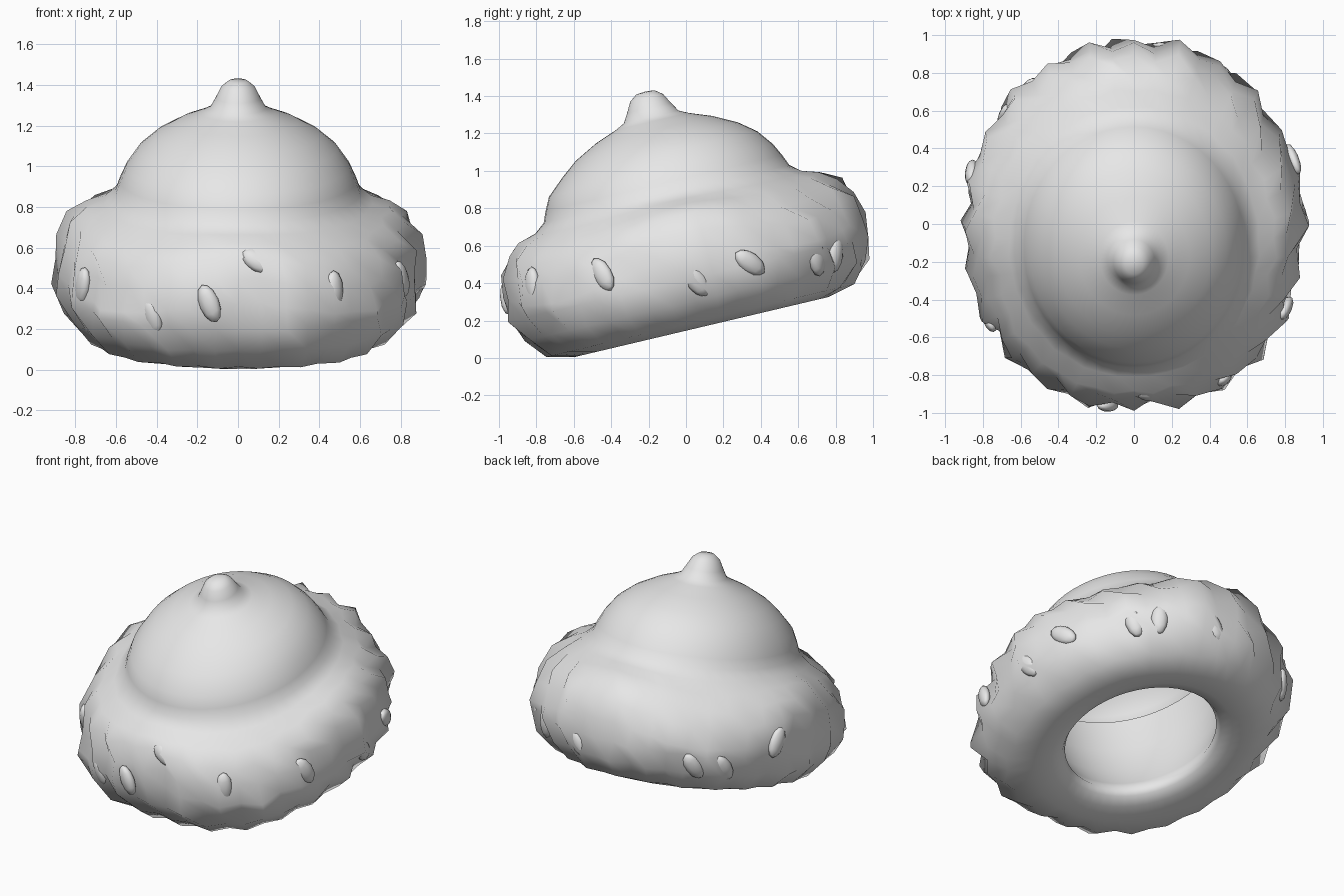
import bpy, bmesh, math, random
from mathutils import Matrix

random.seed(4)
if "Cube" in bpy.data.objects:
    bpy.data.objects.remove(bpy.data.objects["Cube"])

mat = bpy.data.materials.new("plain_grey")
mat.use_nodes = True
GREY = (0.8, 0.8, 0.8, 1)
mat.diffuse_color = GREY
mat.node_tree.nodes["Principled BSDF"].inputs["Base Color"].default_value = GREY

# The whole hat tips forward about its brim centre and is a little narrow
TILT = (Matrix.Translation((0, 0, 0.5)) @ Matrix.Rotation(math.radians(13.3), 4, "X")
        @ Matrix.Diagonal((0.915, 1, 1, 1)))


def finish(name, bm, angle):
    bmesh.ops.transform(bm, matrix=TILT, verts=bm.verts)
    mesh = bpy.data.meshes.new(name)
    bm.to_mesh(mesh)
    bm.free()
    mesh.materials.append(mat)
    obj = bpy.data.objects.new(name, mesh)
    bpy.context.collection.objects.link(obj)
    bpy.ops.object.select_all(action="DESELECT")
    obj.select_set(True)
    bpy.context.view_layer.objects.active = obj
    bpy.ops.object.shade_smooth_by_angle(angle=math.radians(angle))


# Crown with a knob, flowing into the ring brim, its underside and the head hole
crown = [(0, 0.95), (0.05, 0.945), (0.09, 0.915), (0.12, 0.86), (0.15, 0.81),
         (0.2, 0.785), (0.32, 0.74), (0.445, 0.675), (0.535, 0.605), (0.6, 0.52),
         (0.635, 0.45), (0.66, 0.39)]
brim = [(0.72, 0.345), (0.81, 0.32), (0.89, 0.265), (0.95, 0.17), (0.975, 0.05),
        (0.975, -0.08), (0.93, -0.2), (0.83, -0.31), (0.7, -0.345), (0.58, -0.335)]
hole = [(0.51, -0.31), (0.485, -0.27), (0.52, -0.2), (0.58, -0.05), (0.62, 0.15),
        (0.63, 0.38)]
STEPS = 48


def shaggy(i, j, r, h):
    """Stagger tufts over the outer brim and vary its shoulders around the ring."""
    angle = math.tau * i / STEPS
    front = max(0, -math.sin(angle))
    corner = math.sin(2 * angle) ** 2
    shag = max(0, min(1, (r - 0.68) / 0.22))
    if j >= len(crown) - 3 and j < len(crown) + 2:
        r += 0.03 * front
    ridge = 1 if (i + j // 3) % 2 else -1
    r += shag * (ridge * random.uniform(0.0, 0.045) + 0.07 * front * corner)
    if h > 0:
        h -= 0.09 * shag * corner
    return r, h


bm = bmesh.new()
rings = []
for i in range(STEPS):
    a = math.tau * i / STEPS
    ring = []
    for j, (r, h) in enumerate(crown + brim + hole):
        r, h = shaggy(i, j, r, h)
        ring.append(bm.verts.new((r * math.cos(a), r * math.sin(a), h)))
    rings.append(ring)
for i, a in enumerate(rings):
    b = rings[(i + 1) % STEPS]
    for j in range(len(a) - 1):
        bm.faces.new((a[j], a[j + 1], b[j + 1], b[j]))
bmesh.ops.remove_doubles(bm, verts=bm.verts, dist=0.0005)
finish("crown_and_fur_brim", bm, 60)

# Loose flakes pressed into the fur: angle around, height, lean
flakes = [(2, -0.1, 25), (20, -0.07, 45), (47, -0.13, 10), (57, -0.13, -10),
          (80, -0.15, 30), (131, -0.15, 40), (143, -0.15, 40), (163, 0.02, -15),
          (212, 0.03, -10), (242, -0.04, 20), (261, 0.05, 25), (277, 0.24, 60),
          (302, 0.08, -5), (333, 0.05, 20)]
bm = bmesh.new()
for angle, height, lean in flakes:
    radius = 0.985 - 0.6 * max(0, abs(height) - 0.06)
    place = (Matrix.Rotation(math.radians(angle), 4, "Z")
             @ Matrix.Translation((radius, 0, height))
             @ Matrix.Rotation(-height * 2.2, 4, "Y")
             @ Matrix.Rotation(math.radians(lean), 4, "X")
             @ Matrix.Diagonal((0.035, 0.055, 0.1, 1)))
    bmesh.ops.create_icosphere(bm, subdivisions=2, radius=1, matrix=place)
finish("flakes", bm, 60)
